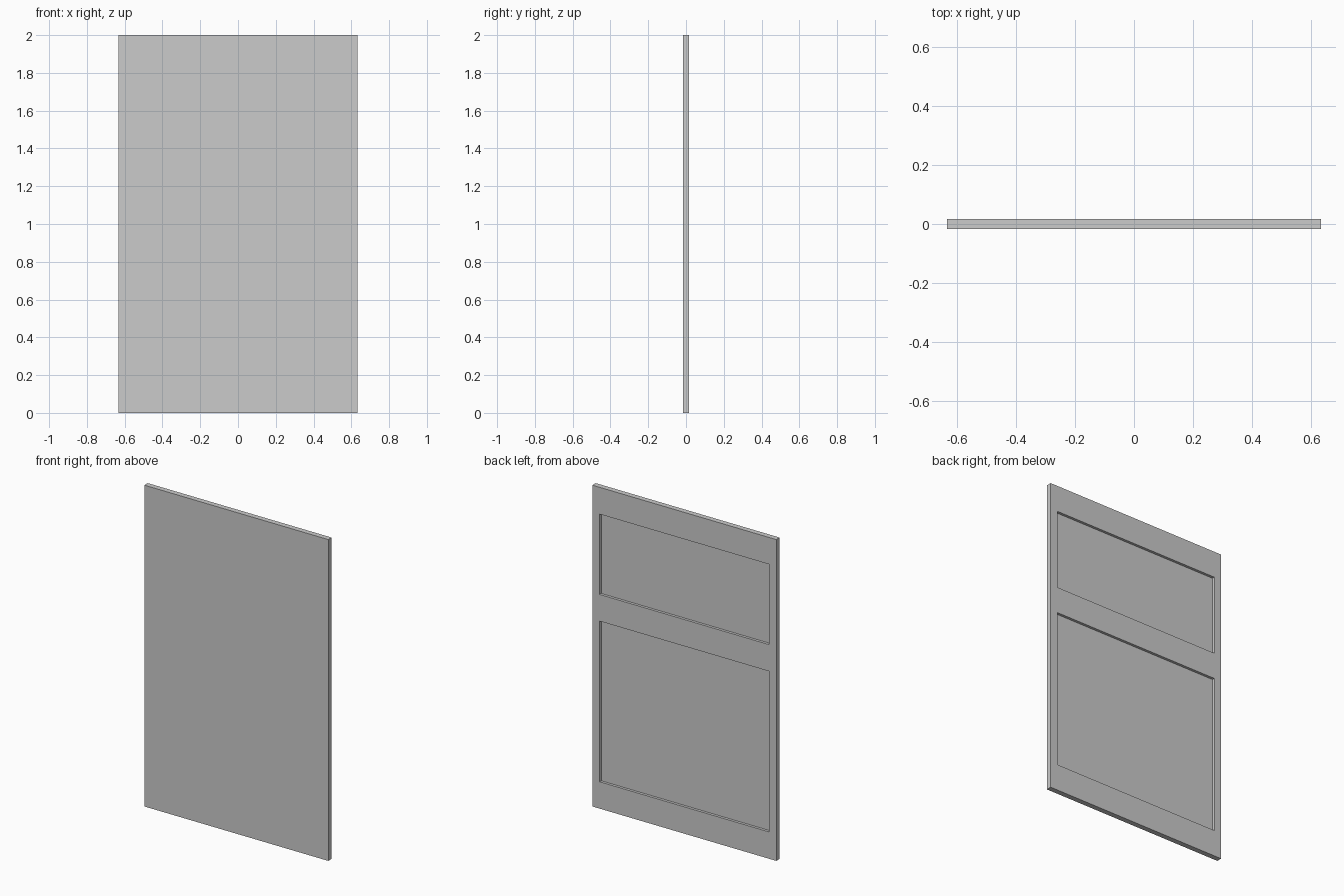
import bpy

if "Cube" in bpy.data.objects:
    bpy.data.objects.remove(bpy.data.objects["Cube"])

W, H, T = 1.267, 2.0, 0.0333   # door width, height, thickness
STILE = 0.05                   # side margin of the recesses
DEPTH = T / 2                  # recess depth


def box(name, x, y, z):
    """Box from (min, max) pairs on each axis."""
    lo, hi = zip(x, y, z)
    verts = [(a, b, c) for a in x for b in y for c in z]
    faces = [(0, 1, 3, 2), (4, 6, 7, 5), (0, 4, 5, 1),
             (2, 3, 7, 6), (0, 2, 6, 4), (1, 5, 7, 3)]
    mesh = bpy.data.meshes.new(name)
    mesh.from_pydata(verts, [], faces)
    ob = bpy.data.objects.new(name, mesh)
    bpy.context.collection.objects.link(ob)
    return ob


# Flat door slab, plain on the front
slab = box("door_panel", (-W / 2, W / 2), (-T / 2, T / 2), (0, H))

# Two recessed fields cut into the back: large lower, small upper
for name, z in (("lower", (0.167, 1.167)), ("upper", (1.333, 1.833))):
    cutter = box(name + "_recess_cutter", (-W / 2 + STILE, W / 2 - STILE),
                 (T / 2 - DEPTH, T / 2 + 0.05), z)
    cutter.hide_render = True
    cutter.hide_set(True)
    cut = slab.modifiers.new(name + "_recess", 'BOOLEAN')
    cut.operation = 'DIFFERENCE'
    cut.solver = 'EXACT'
    cut.object = cutter
